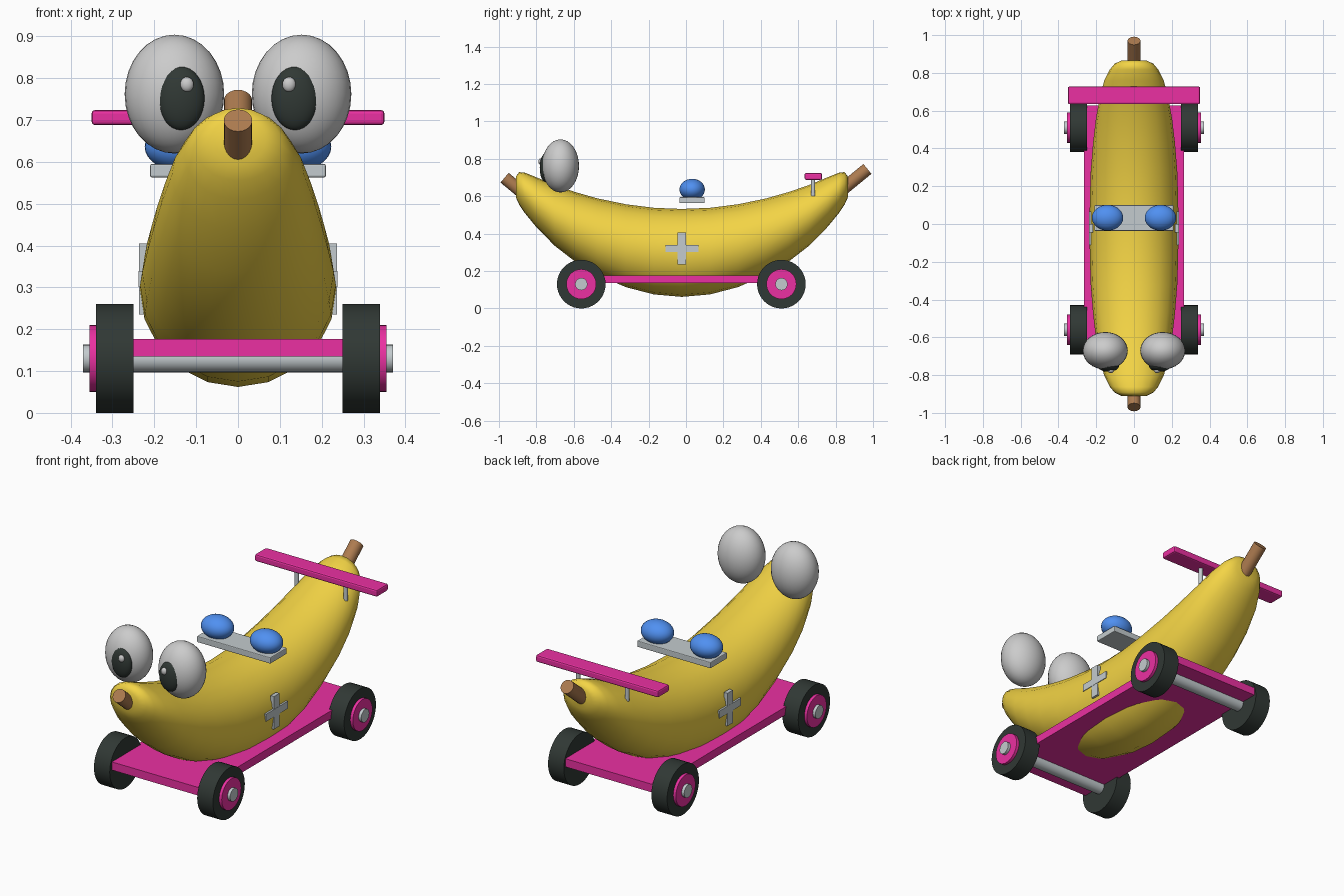
import bpy, bmesh, math
from mathutils import Vector

if "Cube" in bpy.data.objects:
    bpy.data.objects.remove(bpy.data.objects["Cube"])

MID = -0.022  # lengthwise centre of the fruit and deck


def material(name, rgb):
    m = bpy.data.materials.new(name)
    m.diffuse_color = (*rgb, 1)
    m.use_nodes = True
    m.node_tree.nodes["Principled BSDF"].inputs["Base Color"].default_value = m.diffuse_color
    return m


YELLOW = material("yellow", (0.90, 0.66, 0.06))
PINK = material("pink", (0.83, 0.03, 0.36))
BLACK = material("black", (0.03, 0.04, 0.035))
BLUE = material("blue", (0.08, 0.28, 0.88))
BROWN = material("brown", (0.42, 0.20, 0.08))
STEEL = material("steel", (0.55, 0.60, 0.62))


def finish(ob, name, mat=None, angle=35):
    ob.name = name
    if mat:
        ob.data.materials.append(mat)
    if angle:
        bpy.ops.object.select_all(action='DESELECT')
        ob.select_set(True)
        bpy.context.view_layer.objects.active = ob
        bpy.ops.object.shade_smooth_by_angle(angle=math.radians(angle))
    return ob


def box(name, loc, size, mat=None, bevel=0):
    bpy.ops.mesh.primitive_cube_add(size=1, location=loc)
    ob = bpy.context.object
    ob.scale = size
    bpy.ops.object.transform_apply(location=False, rotation=False, scale=True)
    if bevel:
        b = ob.modifiers.new("bevel", 'BEVEL')
        b.width, b.segments = bevel, 2
    return finish(ob, name, mat, 0)


def rod(name, a, b, r, mat=None, sides=24, bevel=0):
    a, b = Vector(a), Vector(b)
    bpy.ops.mesh.primitive_cylinder_add(vertices=sides, radius=r, depth=(b - a).length, location=(a + b) / 2)
    ob = bpy.context.object
    ob.rotation_euler = (b - a).to_track_quat('Z', 'Y').to_euler()
    if bevel:
        m = ob.modifiers.new("bevel", 'BEVEL')
        m.width, m.segments = bevel, 2
    return finish(ob, name, mat)


def ball(name, loc, radii, mat=None):
    bpy.ops.mesh.primitive_uv_sphere_add(segments=32, ring_count=16, radius=1, location=loc)
    ob = bpy.context.object
    ob.scale = radii
    return finish(ob, name, mat, 60)


# fruit body: lofted elliptical sections (distance from middle, top, bottom, half width)
half = [(0, .532, .062, .235), (.15, .538, .075, .234), (.3, .557, .114, .229),
        (.45, .588, .180, .217), (.57, .622, .250, .203), (.68, .660, .335, .184),
        (.78, .702, .437, .158), (.84, .726, .510, .128), (.87, .729, .555, .103),
        (.888, .705, .595, .066)]
sections = [(-u, t, b, w) for u, t, b, w in reversed(half[1:])] + half
SIDES = 20
bm = bmesh.new()
rings = []
for u, top, bottom, w in sections:
    ring = []
    for i in range(SIDES):
        a = math.tau * i / SIDES
        ring.append(bm.verts.new((w * math.cos(a), MID + u,
                                  (top + bottom) / 2 + (top - bottom) / 2 * math.sin(a))))
    rings.append(ring)
for r0, r1 in zip(rings, rings[1:]):
    for i in range(SIDES):
        j = (i + 1) % SIDES
        bm.faces.new((r0[i], r0[j], r1[j], r1[i]))
bm.faces.new(rings[0])
bm.faces.new(rings[-1])
bmesh.ops.recalc_face_normals(bm, faces=bm.faces)
mesh = bpy.data.meshes.new("banana_body")
bm.to_mesh(mesh)
bm.free()
body = bpy.data.objects.new("banana_body", mesh)
bpy.context.collection.objects.link(body)
finish(body, "banana_body", YELLOW, 70)

# stem stubs at both ends
rod("front_stem", (0, -.85, .60), (0, -.97, .699), .034, BROWN, 20)
rod("rear_stem", (0, .81, .615), (0, .97, .746), .034, BROWN, 20)

# deck, pierced by the belly of the fruit
box("deck", (0, MID, .156), (.53, 1.30, .042), PINK)

# axles and wheels
for end, y in (("front", -.56), ("rear", .51)):
    rod(end + "_axle", (-.37, y, .13), (.37, y, .13), .033, STEEL)
    for side, s in (("right", 1), ("left", -1)):
        tag = f"{end}_{side}_"
        rod(tag + "tyre", (s * .25, y, .13), (s * .34, y, .13), .13, BLACK, 40)
        rod(tag + "hub", (s * .33, y, .13), (s * .355, y, .13), .08, PINK, 32)

# rear wing
box("wing", (0, .681, .706), (.70, .094, .036), PINK, .008)

# seat plate on the back
box("engine_plate", (0, .032, .579), (.42, .136, .032), STEEL, .004)

for side, s in (("right", 1), ("left", -1)):
    # wing posts and blue domes
    rod(side + "_wing_post", (s * .14, .68, .60), (s * .14, .68, .70), .011, STEEL, 12)
    ball(side + "_blue_dome", (s * .14, .033, .636), (.083, .068, .057), BLUE)
    # eye, pupil, glint
    ball(side + "_eye", (s * .152, -.671, .762), (.119, .099, .142))
    ball(side + "_pupil", (s * .136, -.752, .752), (.056, .03, .076), BLACK)
    ball(side + "_glint", (s * .122, -.777, .785), (.016, .012, .018))
    # cross badge on the flank
    box(side + "_badge_upright", (s * .227, MID, .32), (.02, .045, .17), STEEL)
    box(side + "_badge_bar", (s * .227, MID, .32), (.022, .177, .038), STEEL)
